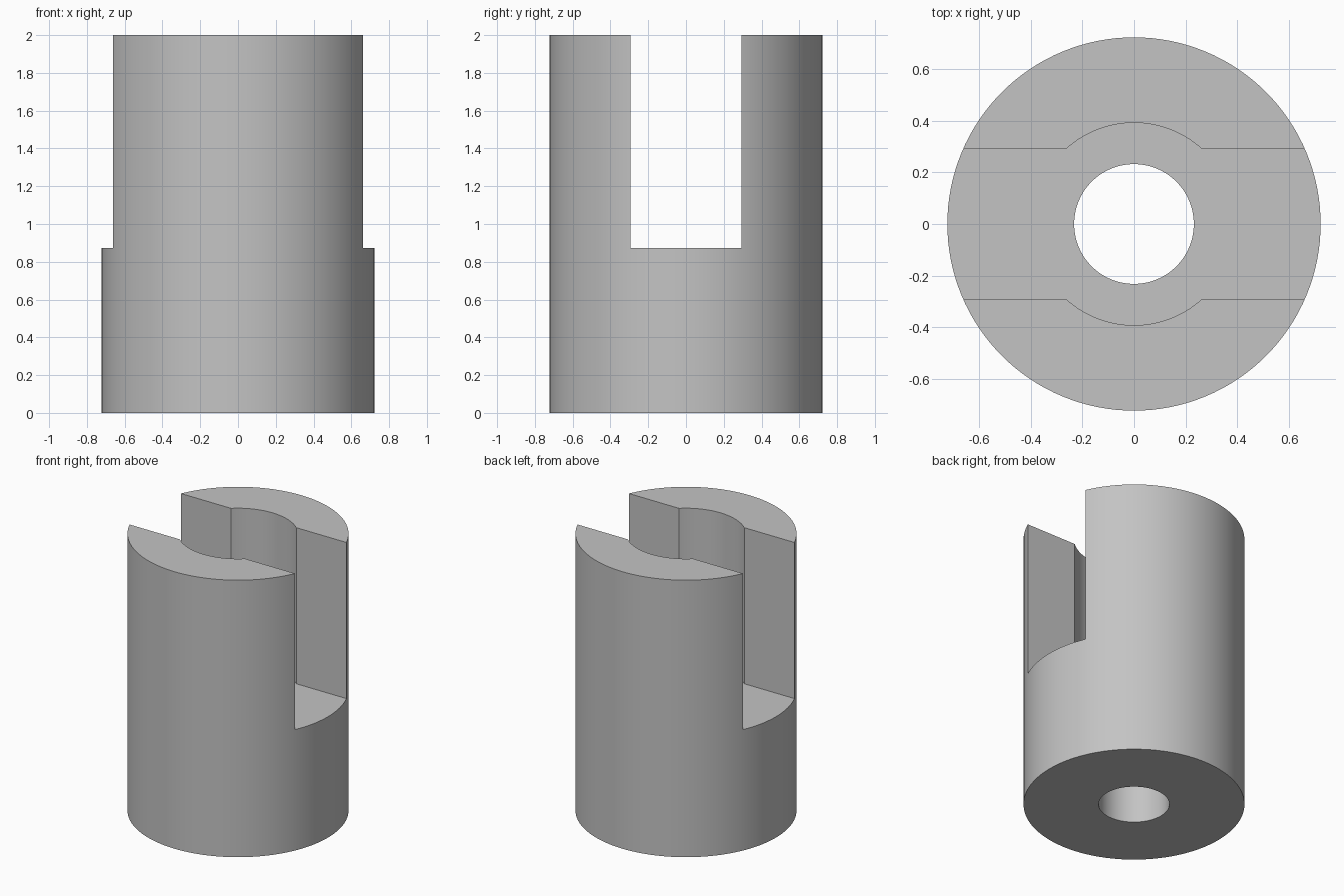
import bpy
import math

# Remove the default cube
cube = bpy.data.objects.get("Cube")
if cube:
    bpy.data.objects.remove(cube, do_unlink=True)

HEIGHT = 2.0
SLOT_FLOOR = 0.873
OUTER_R, POCKET_R, BORE_R = 0.723, 0.392, 0.232
SLOT_HALF = 0.293
SIDES = 128

# Plain grey metal
grey = bpy.data.materials.new("grey_metal")
grey.use_nodes = True
colour = (0.55, 0.55, 0.55, 1)
grey.diffuse_color = colour
grey.node_tree.nodes["Principled BSDF"].inputs["Base Color"].default_value = colour


def cylinder(name, radius, bottom, top):
    bpy.ops.mesh.primitive_cylinder_add(
        vertices=SIDES, radius=radius, depth=top - bottom,
        location=(0, 0, (bottom + top) / 2))
    obj = bpy.context.object
    obj.name = name
    return obj


def cut(target, cutter):
    cutter.hide_render = True
    mod = target.modifiers.new(cutter.name, "BOOLEAN")
    mod.operation = "DIFFERENCE"
    mod.solver = "EXACT"
    mod.object = cutter
    bpy.context.view_layer.objects.active = target
    bpy.ops.object.modifier_apply(modifier=mod.name)
    bpy.data.objects.remove(cutter, do_unlink=True)


# Round body
body = cylinder("slotted_sleeve", OUTER_R, 0, HEIGHT)
body.data.materials.append(grey)

# Through bore, then the wide upper pocket level with the slot floor
cut(body, cylinder("bore_cutter", BORE_R, -0.1, HEIGHT + 0.1))
cut(body, cylinder("pocket_cutter", POCKET_R, SLOT_FLOOR, HEIGHT + 0.1))

# Straight slot across the top, open at both sides
slot_top = HEIGHT + 0.2
bpy.ops.mesh.primitive_cube_add(size=1, location=(0, 0, (SLOT_FLOOR + slot_top) / 2))
slot = bpy.context.object
slot.name = "slot_cutter"
slot.scale = (2, 2 * SLOT_HALF, slot_top - SLOT_FLOOR)
bpy.context.view_layer.update()
cut(body, slot)

# Smooth round walls with crisp edges
bpy.ops.object.select_all(action="DESELECT")
body.select_set(True)
bpy.context.view_layer.objects.active = body
bpy.ops.object.shade_smooth_by_angle(angle=math.radians(25))
